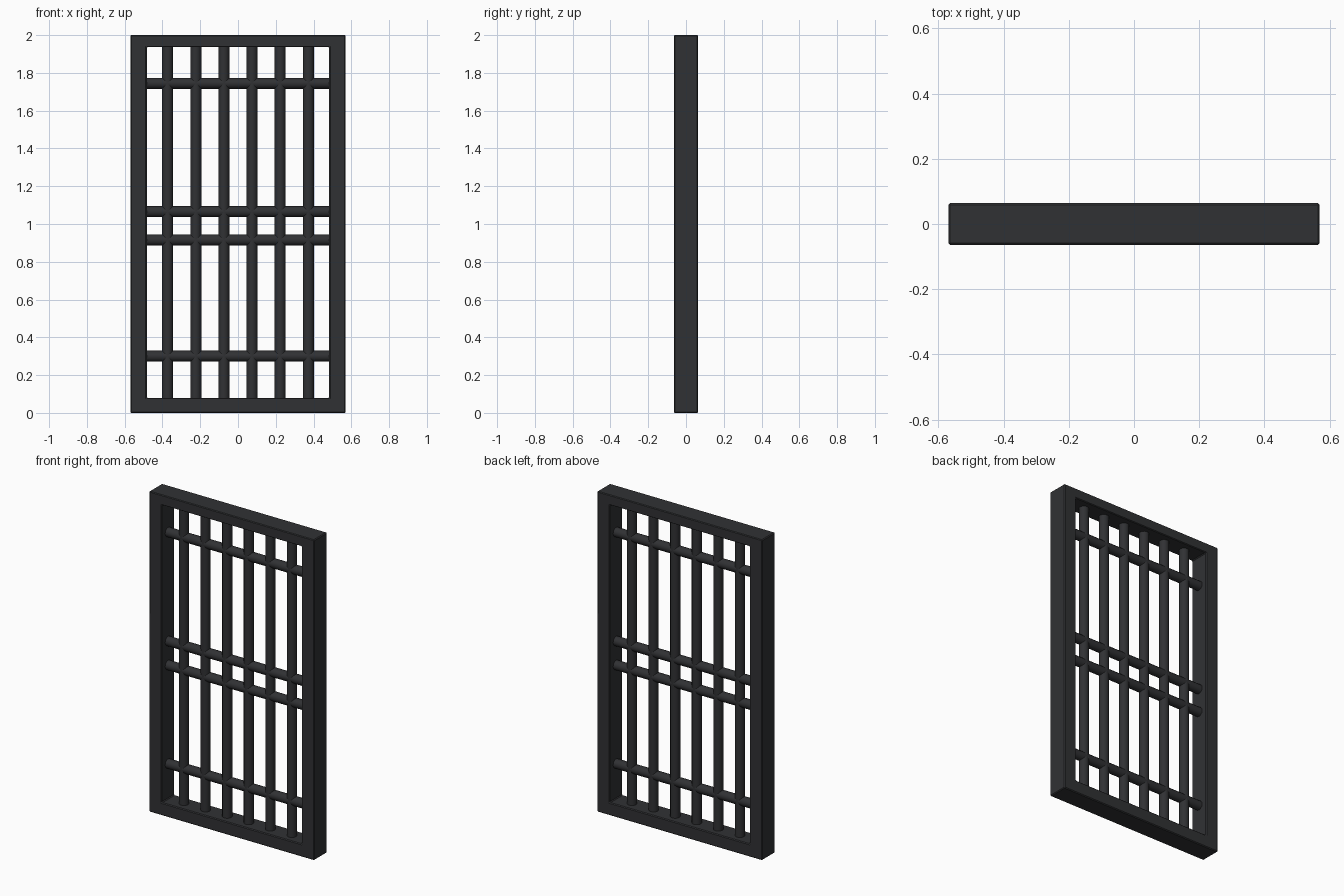
import bpy, bmesh, math

if "Cube" in bpy.data.objects:
    bpy.data.objects.remove(bpy.data.objects["Cube"])

iron = bpy.data.materials.new("dark_iron")
iron.diffuse_color = (0.03, 0.031, 0.034, 1)
iron.use_nodes = True
iron.node_tree.nodes["Principled BSDF"].inputs["Base Color"].default_value = iron.diffuse_color

W, H, D = 0.57, 2.0, 0.064           # half width, height, half depth
IN_X, IN_LOW, IN_TOP = 0.483, 0.08, 1.937
BAR_R = 0.029


def bar(name, loc, length, rot=(0, 0, 0)):
    bpy.ops.mesh.primitive_cylinder_add(vertices=12, radius=BAR_R, depth=length,
                                        location=loc, rotation=rot)
    ob = bpy.context.object
    ob.name = name
    ob.data.materials.append(iron)
    bpy.ops.object.shade_smooth_by_angle(angle=math.radians(40))


# Outer frame: rectangular ring with lightly eased edges
def frame():
    bm = bmesh.new()
    outer = [(-W, 0), (W, 0), (W, H), (-W, H)]
    inner = [(-IN_X, IN_LOW), (IN_X, IN_LOW), (IN_X, IN_TOP), (-IN_X, IN_TOP)]
    loops = [[bm.verts.new((x, y, z)) for x, z in pts]
             for pts, y in ((outer, -D), (outer, D), (inner, D), (inner, -D))]
    for k in range(4):
        a, b = loops[k], loops[(k + 1) % 4]
        for i in range(4):
            j = (i + 1) % 4
            bm.faces.new((a[i], a[j], b[j], b[i]))
    bmesh.ops.recalc_face_normals(bm, faces=bm.faces)
    me = bpy.data.meshes.new("frame")
    bm.to_mesh(me)
    bm.free()
    ob = bpy.data.objects.new("frame", me)
    bpy.context.collection.objects.link(ob)
    me.materials.append(iron)
    bevel = ob.modifiers.new("eased_edges", 'BEVEL')
    bevel.width = 0.005
    bevel.segments = 1
    bevel.limit_method = 'ANGLE'


frame()

# Six upright bars
for i in range(6):
    x = (i - 2.5) * 0.149
    bar(f"upright_bar_{i + 1}", (x, 0, (IN_LOW + IN_TOP) / 2), IN_TOP - IN_LOW + 0.01)

# Four cross bars, the middle two paired
for i, z in enumerate((0.30, 0.915, 1.065, 1.745)):
    bar(f"cross_bar_{i + 1}", (0, 0, z), 2 * IN_X + 0.01, (0, math.pi / 2, 0))
